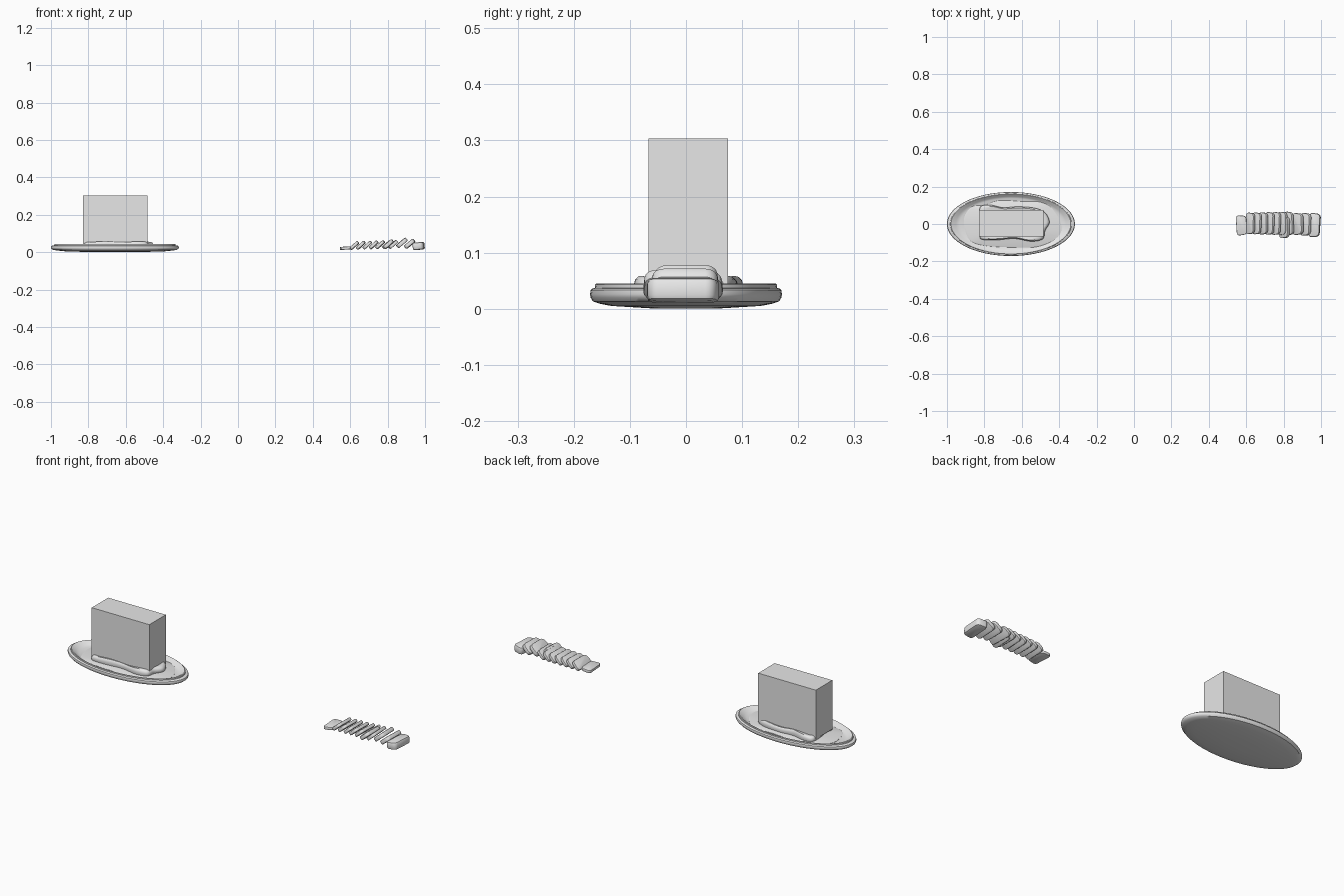
import bpy
import bmesh
import math
import random
from mathutils import Matrix, Vector

random.seed(4)
cube = bpy.data.objects.get("Cube")
if cube:
    bpy.data.objects.remove(cube, do_unlink=True)

grey = bpy.data.materials.new("plain_grey")
grey.use_nodes = True
GREY = (0.8, 0.8, 0.8, 1)
grey.diffuse_color = GREY
for node in grey.node_tree.nodes:
    if node.type == 'BSDF_PRINCIPLED':
        node.inputs["Base Color"].default_value = GREY


def finish(name, bm, smooth=None):
    """Turn a bmesh into a named object."""
    bmesh.ops.recalc_face_normals(bm, faces=bm.faces)
    mesh = bpy.data.meshes.new(name)
    bm.to_mesh(mesh)
    bm.free()
    mesh.materials.append(grey)
    obj = bpy.data.objects.new(name, mesh)
    bpy.context.collection.objects.link(obj)
    if smooth:
        bpy.ops.object.select_all(action='DESELECT')
        obj.select_set(True)
        bpy.context.view_layer.objects.active = obj
        bpy.ops.object.shade_smooth_by_angle(angle=math.radians(smooth))
    return obj


def loft(bm, rings):
    """Skin a stack of closed rings and cap both ends."""
    loops = [[bm.verts.new(p) for p in ring] for ring in rings]
    n = len(loops[0])
    for a, b in zip(loops, loops[1:]):
        for i in range(n):
            j = (i + 1) % n
            bm.faces.new((a[i], a[j], b[j], b[i]))
    for ring in (loops[0], loops[-1]):
        centre = bm.verts.new(sum((v.co for v in ring), Vector()) / n)
        for i in range(n):
            bm.faces.new((ring[i], ring[(i + 1) % n], centre))


def closed_curve(points, steps=6):
    """Smooth closed outline through a few points."""
    out = []
    n = len(points)
    for i in range(n):
        a, b, c, d = (Vector(points[(i + k) % n]) for k in (-1, 0, 1, 2))
        for s in range(steps):
            t = s / steps
            out.append(b + (c - a) * t / 2
                       + (2 * a - 5 * b + 4 * c - d) * t * t / 2
                       + (3 * b - a - 3 * c + d) * t ** 3 / 2)
    return out


def blob(name, outline, layers, ripple):
    """Soft slab with a wavy outline; layers are (scale, height)."""
    pts = closed_curve(outline)
    mid = sum(pts, Vector((0, 0))) / len(pts)
    bm = bmesh.new()
    rings = []
    for k, (scale, z) in enumerate(layers):
        ring = []
        for p in pts:
            q = mid + (p - mid) * scale
            wave = ripple * math.sin(q.x * 33) * k / len(layers)
            ring.append((q.x, q.y, z + wave))
        rings.append(ring)
    loft(bm, rings)
    return finish(name, bm, 50)


# Oval plate with a rolled rim and raised inner lip
PLATE_X = -0.658
profile = [(0.3, 0), (0.78, 0.005), (0.9, 0.009), (0.97, 0.013), (0.995, 0.02),
           (1, 0.026), (0.993, 0.033), (0.975, 0.036), (0.95, 0.037),
           (0.947, 0.043), (0.935, 0.045), (0.915, 0.043), (0.86, 0.03),
           (0.8, 0.025), (0.3, 0.023)]
bm = bmesh.new()
loft(bm, [[(PLATE_X + 0.342 * r * math.cos(a), 0.171 * r * math.sin(a), z)
           for a in (math.tau * i / 96 for i in range(96))]
          for r, z in profile])
finish("plate", bm, 35)

# Thin puddle of sauce on the plate floor
blob("sauce", [(-0.91, 0.02), (-0.87, 0.09), (-0.8, 0.1), (-0.72, 0.125),
               (-0.6, 0.12), (-0.48, 0.115), (-0.42, 0.06), (-0.39, 0),
               (-0.4, -0.07), (-0.5, -0.12), (-0.65, -0.125), (-0.8, -0.115),
               (-0.88, -0.085)],
     [(1, 0.022), (1, 0.026), (0.97, 0.028)], 0)

# Food slab under the block
blob("food_slab", [(-0.825, 0.02), (-0.822, 0.09), (-0.77, 0.102),
                   (-0.7, 0.088), (-0.62, 0.093), (-0.53, 0.085),
                   (-0.475, 0.06), (-0.452, 0.01), (-0.475, -0.035),
                   (-0.488, -0.08), (-0.55, -0.093), (-0.64, -0.078),
                   (-0.74, -0.086), (-0.82, -0.08), (-0.815, -0.04)],
     [(0.97, 0.022), (1, 0.032), (1, 0.042), (0.975, 0.051),
      (0.92, 0.056), (0.83, 0.054), (0.6, 0.052)], 0.004)

# Plain upright block
bm = bmesh.new()
bmesh.ops.create_cube(bm, size=1)
bmesh.ops.scale(bm, vec=(0.345, 0.141, 0.265), verts=bm.verts)
bmesh.ops.translate(bm, vec=(-0.657, 0.004, 0.1705), verts=bm.verts)
finish("block", bm)


def slice_piece(name, centre, size, tilt, yaw, round_by):
    """Rounded slice; its top leans toward +x by the tilt."""
    bm = bmesh.new()
    bmesh.ops.create_cube(bm, size=1)
    for v in bm.verts:
        if v.co.z > 0:
            v.co.y *= 0.9
    bmesh.ops.scale(bm, vec=size, verts=bm.verts)
    # Round the outline first, then soften every edge
    corners = [e for e in bm.edges
               if abs(e.verts[0].co.x - e.verts[1].co.x) > 0.001]
    bmesh.ops.bevel(bm, geom=corners, offset=size[2] * 0.3, segments=4,
                    profile=0.5, affect='EDGES')
    rims = [e for e in bm.edges
            if abs(e.verts[0].co.x - e.verts[1].co.x) < 0.001]
    bmesh.ops.bevel(bm, geom=rims, offset=round_by, segments=2,
                    profile=0.5, affect='EDGES')
    turn = (Matrix.Rotation(math.radians(yaw), 4, 'Z')
            @ Matrix.Rotation(math.radians(tilt), 4, 'Y'))
    bmesh.ops.transform(bm, matrix=Matrix.Translation(centre) @ turn,
                        verts=bm.verts)
    finish(name, bm, 40)


# Row of fallen slices, from the flat first one to the thick heel
slice_piece("flat_slice", (0.575, -0.007, 0.022), (0.016, 0.11, 0.056),
            86, 4, 0.004)
for i in range(7):
    slice_piece(f"slice_{i + 1}", (0.622 + 0.0345 * i, 0.003, 0.036 + 0.001 * i),
                (0.017, 0.118 + 0.002 * i, 0.056), 48,
                random.uniform(-3, 3), 0.004)
slice_piece("shifted_slice", (0.805, -0.018, 0.043), (0.02, 0.12, 0.06),
            48, -2, 0.004)
slice_piece("raised_slice", (0.876, 0, 0.05), (0.022, 0.12, 0.066),
            50, 1, 0.005)
slice_piece("leaning_slice", (0.918, -0.002, 0.045), (0.022, 0.125, 0.062),
            50, -2, 0.005)
slice_piece("end_slice", (0.966, -0.006, 0.033), (0.04, 0.133, 0.058),
            84, -4, 0.009)
